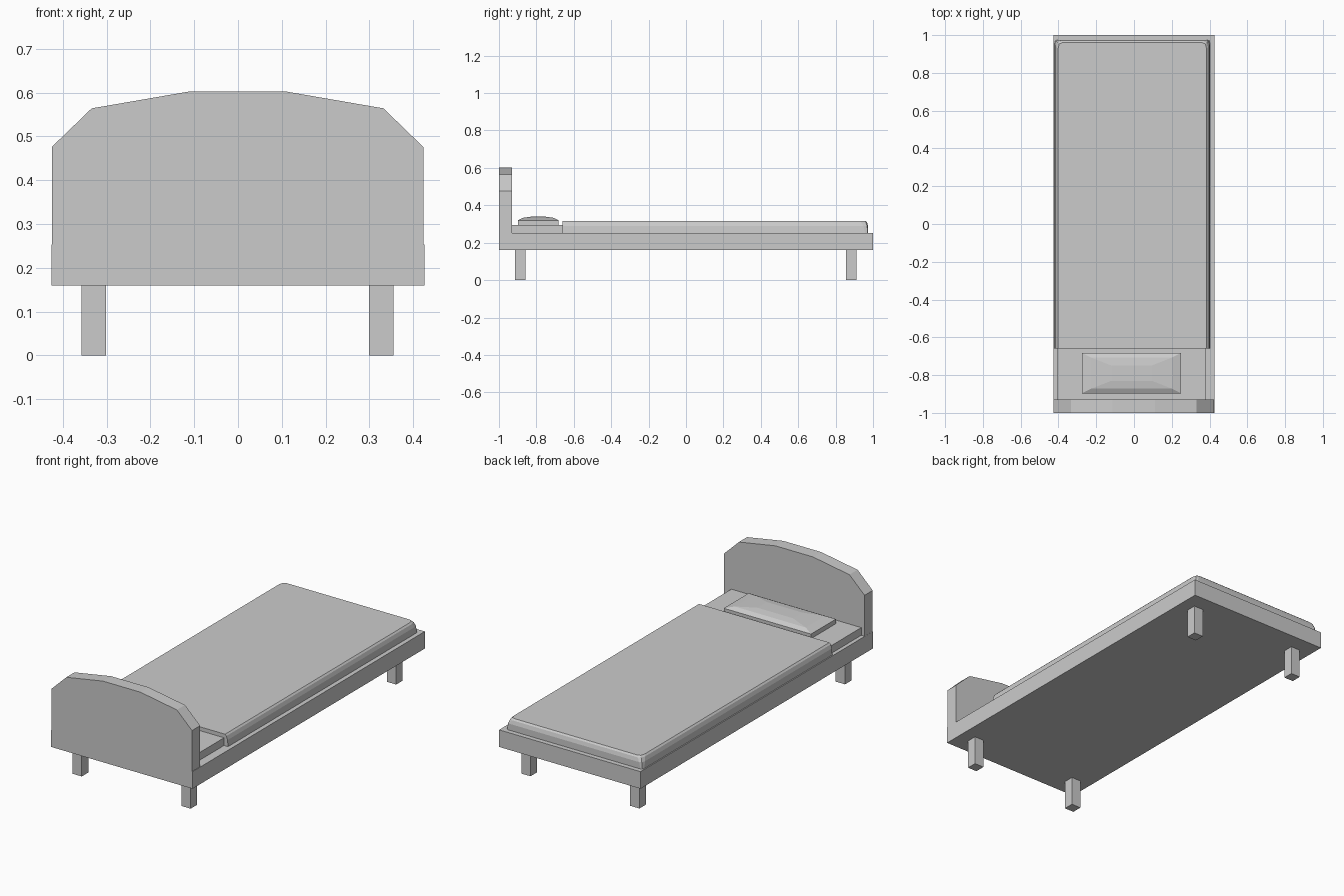
import bpy, bmesh

if "Cube" in bpy.data.objects:
    bpy.data.objects.remove(bpy.data.objects["Cube"])


def make_loft(name, rings):
    """Skin a stack of equal-length point rings and cap both ends."""
    bm = bmesh.new()
    loops = [[bm.verts.new(p) for p in ring] for ring in rings]
    n = len(loops[0])
    for a, b in zip(loops, loops[1:]):
        for i in range(n):
            j = (i + 1) % n
            bm.faces.new((a[i], a[j], b[j], b[i]))
    bm.faces.new(loops[0][::-1])
    bm.faces.new(loops[-1])
    bmesh.ops.recalc_face_normals(bm, faces=bm.faces[:])
    mesh = bpy.data.meshes.new(name)
    bm.to_mesh(mesh)
    bm.free()
    obj = bpy.data.objects.new(name, mesh)
    bpy.context.collection.objects.link(obj)
    return obj


def rect(x0, x1, y0, y1, z):
    return [(x0, y0, z), (x1, y0, z), (x1, y1, z), (x0, y1, z)]


def box(name, x0, x1, y0, y1, z0, z1):
    return make_loft(name, [rect(x0, x1, y0, y1, z) for z in (z0, z1)])


# Bed frame and mattress
box("bed_frame", -0.426, 0.426, -1, 1, 0.16, 0.253)
box("mattress", -0.405, 0.378, -0.93, 0.955, 0.253, 0.295)

# Legs
for end, y in (("head", -0.887), ("foot", 0.883)):
    for side, x in (("left", -0.329), ("right", 0.327)):
        box(f"{end}_{side}_leg", x - 0.028, x + 0.028,
            y - 0.028, y + 0.028, 0, 0.16)

# Headboard with a faceted arched top
half = [(0.424, 0.253), (0.424, 0.476), (0.333, 0.564), (0.113, 0.602)]
profile = half + [(-x, z) for x, z in reversed(half)]
make_loft("headboard", [[(x - 0.001, y, z) for x, z in profile]
                        for y in (-1, -0.93)])


# Blanket: flat at the pillow end, rounded over the sides and foot
def blanket_ring(inset, foot, z, c):
    x0, x1, y0, y1 = -0.42 + inset, 0.402 - inset, -0.66, foot
    return [(x0, y0, z), (x1, y0, z), (x1, y1 - c * 1.4, z), (x1 - c * 0.3, y1 - c * 0.3, z),
            (x1 - c, y1, z), (x0 + c, y1, z), (x0 + c * 0.3, y1 - c * 0.3, z),
            (x0, y1 - c * 1.4, z)]


make_loft("blanket", [blanket_ring(*r) for r in (
    (0.0, 0.974, 0.253, 0.012),
    (0.003, 0.974, 0.288, 0.018),
    (0.01, 0.968, 0.308, 0.022),
    (0.018, 0.96, 0.316, 0.022))])

# Pillow with a shallow domed top
make_loft("pillow", [
    rect(-0.276, 0.25, -0.897, -0.682, 0.295),
    rect(-0.276, 0.25, -0.897, -0.682, 0.32),
    rect(-0.227, 0.201, -0.872, -0.707, 0.333),
    rect(-0.12, 0.094, -0.83, -0.749, 0.339)])
